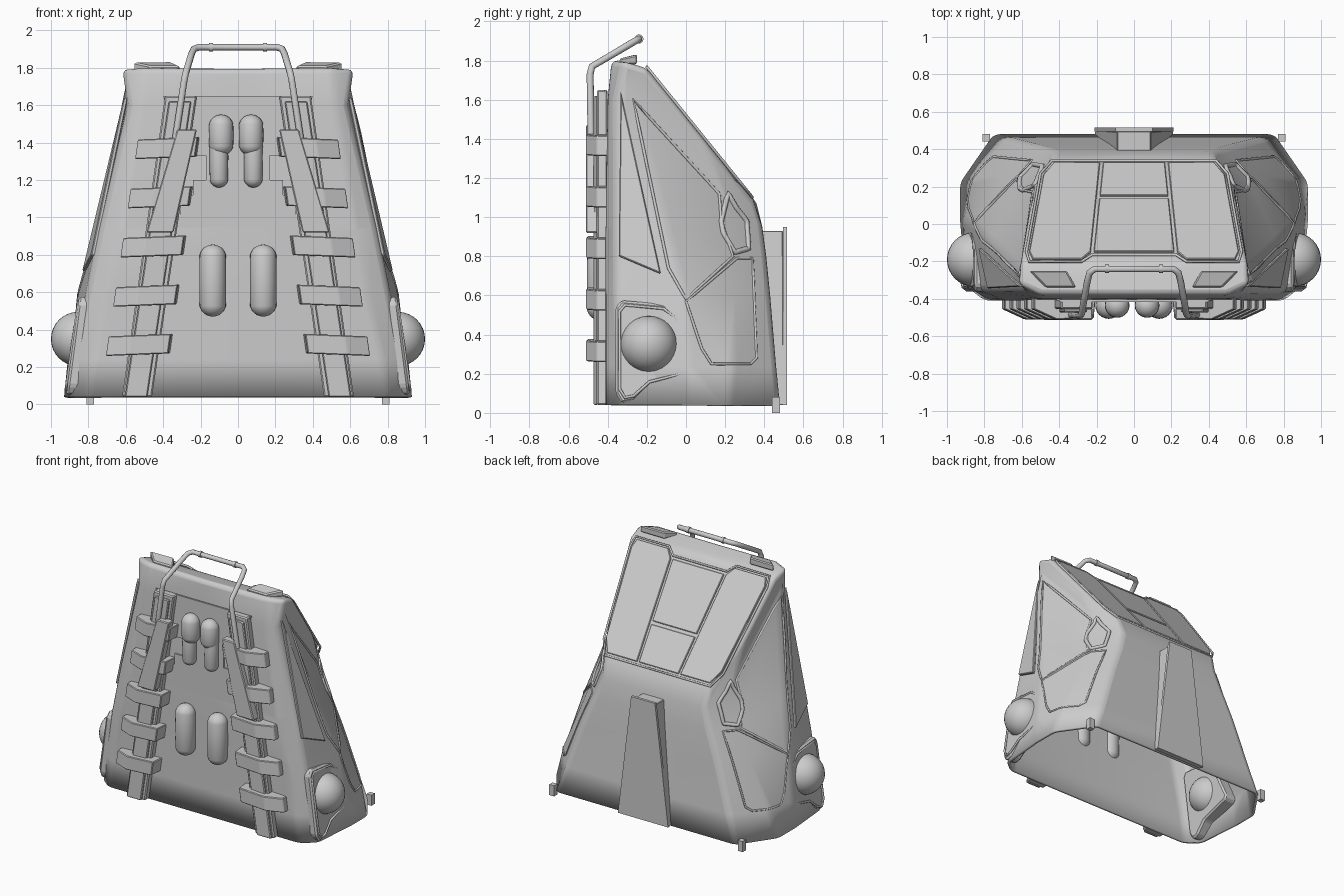
import bpy, bmesh, math
from mathutils import Vector
from mathutils.bvhtree import BVHTree

old = bpy.data.objects.get("Cube")
if old:
    bpy.data.objects.remove(old, do_unlink=True)

grey = bpy.data.materials.new("plain grey")
grey.use_nodes = True
grey.diffuse_color = (0.6, 0.6, 0.6, 1)
grey.node_tree.nodes["Principled BSDF"].inputs["Base Color"].default_value = (0.6, 0.6, 0.6, 1)


def finish(name, bm, bevel=0.0, segments=1):
    bmesh.ops.recalc_face_normals(bm, faces=bm.faces)
    mesh = bpy.data.meshes.new(name)
    bm.to_mesh(mesh)
    bm.free()
    ob = bpy.data.objects.new(name, mesh)
    bpy.context.collection.objects.link(ob)
    mesh.materials.append(grey)
    if bevel:
        mod = ob.modifiers.new("bevel", "BEVEL")
        mod.width, mod.segments = bevel, segments
        mod.limit_method, mod.angle_limit = "ANGLE", math.radians(25)
    return ob


def smooth(ob, angle=35):
    bpy.ops.object.select_all(action="DESELECT")
    bpy.context.view_layer.objects.active = ob
    ob.select_set(True)
    bpy.ops.object.shade_smooth_by_angle(angle=math.radians(angle))


def prism(name, base, offset, bevel=0.0):
    """Extrude a polygon of 3D points by an offset (one vector, or one per point)."""
    bm = bmesh.new()
    offs = offset if isinstance(offset, list) else [Vector(offset)] * len(base)
    a = [bm.verts.new(p) for p in base]
    b = [bm.verts.new(Vector(p) + o) for p, o in zip(base, offs)]
    n = len(a)
    bm.faces.new(a)
    bm.faces.new(b[::-1])
    for i in range(n):
        bm.faces.new((a[i], b[i], b[(i + 1) % n], a[(i + 1) % n]))
    return finish(name, bm, bevel)


def tube(name, pts, radius, closed=False, sides=2):
    cu = bpy.data.curves.new(name, "CURVE")
    cu.dimensions = "3D"
    cu.bevel_depth, cu.bevel_resolution, cu.use_fill_caps = radius, sides, True
    sp = cu.splines.new("POLY")
    sp.points.add(len(pts) - 1)
    for p, co in zip(sp.points, pts):
        p.co = (*co, 1)
    sp.use_cyclic_u = closed
    cu.materials.append(grey)
    ob = bpy.data.objects.new(name, cu)
    bpy.context.collection.objects.link(ob)
    return ob


# Hull: half rings from front centre to back centre, mirrored and lofted
levels = [
    [(0, -.41, .04), (.80, -.41, .04), (.90, -.33, .04), (.93, .02, .04), (.93, .22, .04), (.75, .48, .04), (0, .48, .04)],
    [(0, -.41, .24), (.77, -.41, .24), (.88, -.34, .24), (.91, .02, .24), (.87, .24, .24), (.68, .46, .24), (0, .46, .24)],
    [(0, -.41, .60), (.69, -.41, .60), (.81, -.36, .60), (.86, .00, .58), (.71, .25, .60), (.56, .43, .60), (0, .43, .60)],
    [(0, -.41, .95), (.62, -.41, .95), (.74, -.36, .95), (.76, -.09, .93), (.62, .22, .85), (.48, .41, .80), (0, .41, .80)],
    [(0, -.40, 1.6), (.52, -.40, 1.6), (.59, -.36, 1.6), (.59, -.26, 1.62), (.54, .17, 1.15), (.43, .39, .95), (0, .39, .95)],
    [(0, -.38, 1.8), (.50, -.38, 1.8), (.62, -.32, 1.8), (.61, -.20, 1.76), (.55, .10, 1.39), (.45, .34, 1.10), (0, .36, 1.07)],
]
bm = bmesh.new()
rings = []
for half in levels:
    full = half + [(-x, y, z) for x, y, z in half[-2:0:-1]]
    rings.append([bm.verts.new(p) for p in full])
for lo, hi in zip(rings, rings[1:]):
    for i in range(len(lo)):
        j = (i + 1) % len(lo)
        bm.faces.new((lo[i], lo[j], hi[j], hi[i]))
top = rings[-1]
bm.faces.new(top[3:10])
bm.faces.new(top[9:] + top[:4])
hull = finish("hull_shell", bm, 0.03, 3)
wall = hull.modifiers.new("wall", "SOLIDIFY")
wall.thickness, wall.offset = 0.02, -1
smooth(hull, 40)
tree = BVHTree.FromObject(hull, bpy.context.evaluated_depsgraph_get())


def hit(y, z, side, lift):
    p, n, _, _ = tree.ray_cast(Vector((2 * side, y, z)), Vector((-side, 0, 0)))
    return p + n * lift if p else Vector((side * .6, y, z))


def side_seam(name, pts, side, radius=.008, closed=True):
    """Trim strip following the hull side through (y, z) corners."""
    out = []
    ends = pts[1:] + pts[:1] if closed else pts[1:]
    for a, b in zip(pts, ends):
        out += [hit(a[0] + (b[0] - a[0]) * t / 6, a[1] + (b[1] - a[1]) * t / 6, side, 0) for t in range(6)]
    if not closed:
        out.append(hit(*pts[-1], side, 0))
    return tube(name, out, radius, closed, 1)


window = [(.18, .98), (.215, 1.12), (.255, 1.05), (.31, .98), (.32, .84), (.25, .82), (.19, .92)]
quarter = [(-.335, 1.64), (-.345, .80), (-.13, .71)]
pod = [(-.36, .54), (-.33, .575), (-.11, .555), (-.04, .50), (.065, .23), (.05, .20), (-.19, .14), (-.28, .06), (-.33, .05), (-.36, .1)]
lower = [(.0, .57), (.26, .79), (.34, .79), (.36, .28), (.33, .25), (.13, .25), (.08, .33)]
for side, tag in ((1, "left"), (-1, "right")):
    # Side glazing and recess trims
    prism(tag + "_quarter_panel", [hit(y, z, side, -.005) for y, z in quarter], (.022 * side, 0, .004), .005)
    side_seam(tag + "_side_panel_trim", [(-.27, 1.60), (.17, 1.12), (.18, .98), (.24, .80), (0, .58), (-.09, .74)], side)
    side_seam(tag + "_window_trim", window, side, .014)
    side_seam(tag + "_lower_panel_trim", lower, side, .007)
    # Side pod with dome
    slope = lambda z: .925 - .13 * z
    base = [Vector((side * (slope(z) - .10), y, z)) for y, z in pod]
    prism(tag + "_pod_plate", base, (.10 * side, 0, .0), .012)
    rim = [Vector((side * (slope(z) + .002), y * .9 - .015, .33 + (z - .33) * .9)) for y, z in pod]
    tube(tag + "_pod_rim", rim, .008, True, 1)
    bm = bmesh.new()
    bmesh.ops.create_uvsphere(bm, u_segments=32, v_segments=16, radius=.145)
    bmesh.ops.translate(bm, verts=bm.verts, vec=(.855 * side, -.19, .35))
    smooth(finish(tag + "_pod_dome", bm))
    # Foot pin
    prism(tag + "_foot_pin", [(side * .77, .44, 0), (side * .81, .44, 0), (side * .81, .48, 0), (side * .77, .48, 0)], (0, 0, .08))

    # Front rail, cover strip and clamps
    prism(tag + "_rail", [(side * x, -.40, z) for x, z in ((.22, 1.65), (.39, 1.65), (.62, .04), (.46, .04))], (0, -.055, 0), .008)
    prism(tag + "_rail_ridge", [(side * x, -.45, z) for x, z in ((.25, 1.62), (.37, 1.62), (.605, .04), (.485, .04))], (0, -.022, 0), .006)
    prism(tag + "_cover_strip", [(side * x, -.45, z) for x, z in ((.22, 1.47), (.325, 1.47), (.49, .92), (.345, .92))], (0, -.062, 0), .006)
    for i in range(5):
        z, x0, x1 = 1.37 - .263 * i, .22 + .036 * i, .55 + .039 * i
        bottom, height = z - .055, Vector((side * .015, 0, -.105))
        outline = [(x0, -.40), (x0 + .01, -.505), (x1 - .12, -.51), (x1, -.455), (x1, -.39)]
        prism(f"{tag}_clamp_{i + 1}", [(side * (x - .015), y, z + .06 - .04 * (x - x0)) for x, y in outline], height, .005)

    # Roof edge vent
    prism(tag + "_roof_vent", [(side * x, y, 1.78) for x, y in ((.31, -.34), (.36, -.25), (.56, -.25), (.47, -.34))],
          [Vector((0, 0, h)) for h in (.03, .052, .05, .03)], .008)
    # Back access hatches
    prism(tag + "_back_hatch", [(side * x, .47 - .085 * z - .01, z) for x, z in ((.25, .15), (.31, .15), (.31, .42), (.25, .42))], (0, .018, 0))


# Roof panes and framing on the sloping face
def roof(x, y, lift=0.0):
    return Vector((x, y, 1.52 - 1.235 * y)) + Vector((0, .777, .629)) * lift


def pane(name, pts):
    prism(name, [roof(x, y, -.015) for x, y in pts], Vector((0, .777, .629)) * .022, .004)


pane("roof_pane_upper", [(-.215, -.15), (.215, -.15), (.185, .135), (-.185, .135)])
pane("roof_pane_lower", [(-.183, .15), (.183, .15), (.165, .325), (-.165, .325)])
for s, tag in ((1, "left"), (-1, "right")):
    pane("roof_pane_" + tag, [(s * x, y) for x, y in ((.232, -.15), (.28, -.19), (.54, -.19), (.56, -.15), (.485, .26), (.43, .325), (.182, .325))])
frame = [(.225, -.165), (.28, -.20), (.56, -.20), (.575, -.15), (.50, .27), (.44, .338)]
outline = [roof(x, y) for x, y in frame] + [roof(-x, y) for x, y in frame[::-1]]
tube("roof_frame", outline, .008, True, 1)

# Back spine, tapering upward with a vertical outer face
prism("back_spine", [(-.21, .46, .04), (.21, .46, .04), (.09, .37, .93), (-.09, .37, .93)],
      [Vector((0, d, 0)) for d in (.04, .04, .125, .125)], .004)
prism("back_spine_cover", [(-.21, .495, .04), (.21, .495, .04), (.10, .495, .95), (-.10, .495, .95)], (0, .02, 0))

# Stepped front panel between the rails
steps = [(.40, 1.65), (.30, 1.33), (.17, 1.33), (.17, 1.20), (.24, 1.20), (.24, 1.12), (.31, 1.12), (.31, .95)]
prism("front_panel", [(x, -.405, z) for x, z in steps] + [(-x, -.405, z) for x, z in steps[::-1]], (0, -.012, 0))


# Canisters on the front
def capsule(name, x, y, z0, z1, r):
    bm = bmesh.new()
    bmesh.ops.create_uvsphere(bm, u_segments=24, v_segments=14, radius=r)
    half = (z1 - z0) / 2 - r
    for v in bm.verts:
        if abs(v.co.z) < 1e-5:
            continue
        v.co.z += math.copysign(half, v.co.z)
    bmesh.ops.translate(bm, verts=bm.verts, vec=(x, y, (z0 + z1) / 2))
    smooth(finish(name, bm), 50)


for s, x, tag in ((1, .07, "left"), (-1, -.09, "right")):
    capsule(tag + "_large_canister", s * .135, -.435, .47, .855, .072)
    capsule(tag + "_small_canister_body", x + s * .012, -.435, 1.16, 1.48, .05)
    capsule(tag + "_small_canister_cap", x, -.435, 1.33, 1.55, .066)

# Top handle with collars
leg = [(.335, -.485, 1.42), (.288, -.49, 1.73), (.28, -.48, 1.77), (.25, -.31, 1.87), (.237, -.26, 1.9), (.21, -.24, 1.91)]
tube("top_handle", leg + [(-x, y, z) for x, y, z in leg[::-1]], .018, False, 3)
for s, tag in ((1, "left"), (-1, "right")):
    tube(tag + "_handle_collar", [(s * .135, -.24, 1.91), (s * .155, -.24, 1.91)], .023, False, 3)
